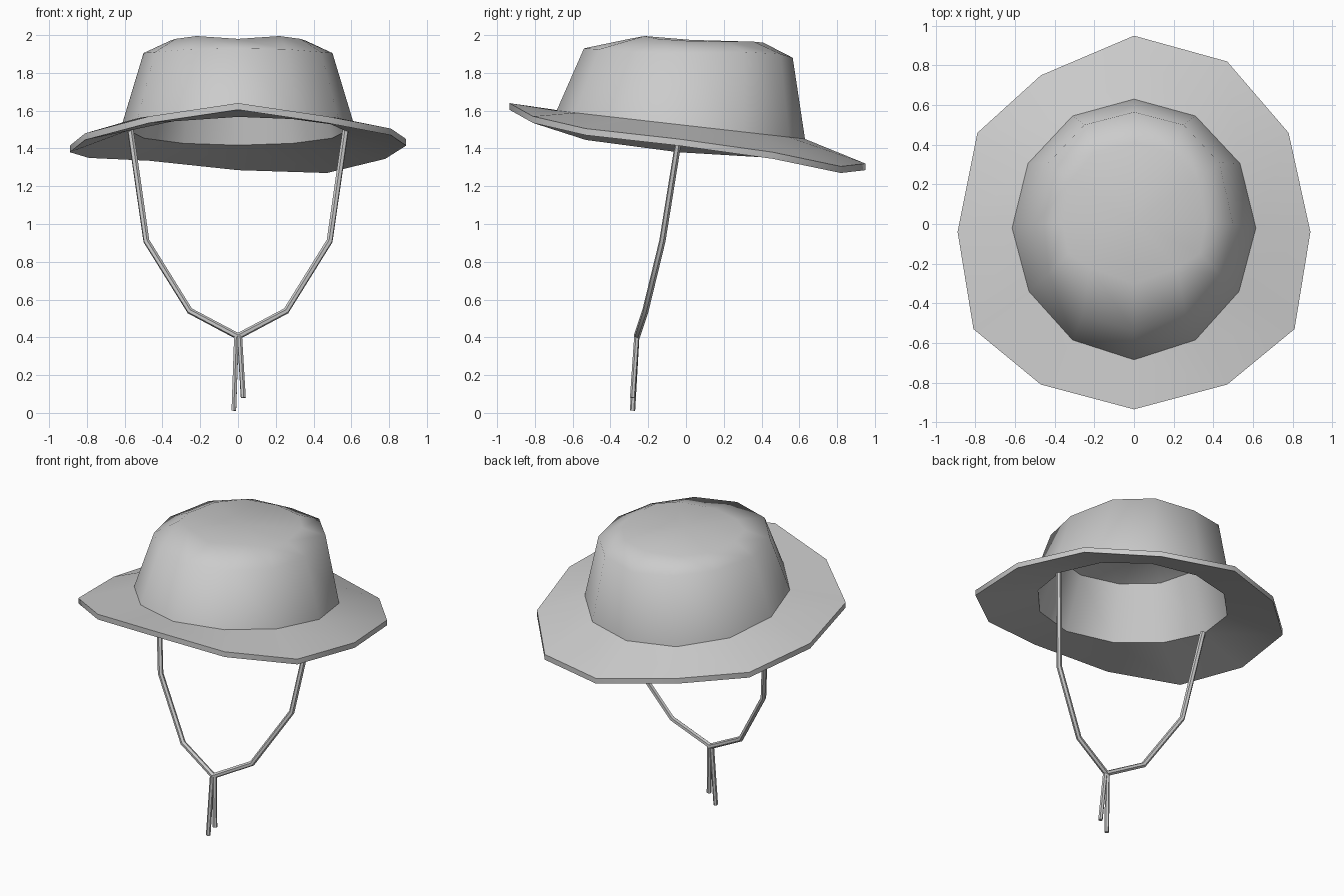
import bpy, bmesh
from mathutils import Vector

if "Cube" in bpy.data.objects:
    bpy.data.objects.remove(bpy.data.objects["Cube"])

felt = bpy.data.materials.new("light_grey")
felt.diffuse_color = (0.6, 0.6, 0.6, 1)
felt.use_nodes = True
felt.node_tree.nodes["Principled BSDF"].inputs["Base Color"].default_value = felt.diffuse_color


def mirrored(half):
    """Full ring from the right half, listed back to front."""
    return half + [(-x, y, z) for x, y, z in half[-2:0:-1]]


def shifted(ring, scale, dz):
    return [(x * scale, y * scale, z + dz) for x, y, z in ring]


# --- Hat: rings lofted from the inside lining, round the brim, to the crown ---
brim = [(0, .95, 1.32), (.47, .82, 1.305), (.78, .46, 1.38), (.89, -.04, 1.45),
        (.81, -.53, 1.505), (.47, -.81, 1.57), (0, -.935, 1.64), (-.47, -.81, 1.57),
        (-.81, -.53, 1.48), (-.89, -.04, 1.415), (-.79, .46, 1.385), (-.47, .75, 1.37)]
base = mirrored([(x, y, 1.522 - .114 * y) for x, y in
                 [(0, .63), (.31, .545), (.535, .305), (.615, -.02),
                  (.53, -.34), (.31, -.585), (0, -.685)]])
shoulder = mirrored([(0, .565, 1.88), (.25, .5, 1.9), (.43, .31, 1.91), (.5, 0, 1.905),
                     (.44, -.26, 1.91), (.26, -.46, 1.925), (0, -.54, 1.93)])
cap = mirrored([(0, .41, 1.96), (.2, .36, 1.965), (.32, .22, 1.965), (.36, 0, 1.97),
                (.33, -.15, 1.98), (.22, -.22, 1.995), (0, -.3, 1.98)])
top = (0, .02, 1.975)

rings = [shifted(cap, .93, -.04), shifted(shoulder, .93, -.03), shifted(base, .93, -.033),
         shifted(brim, 1, -.035), brim, base, shoulder, cap]
sharp_rings = {1, 2, 3, 4, 5}

bm = bmesh.new()
loops = [[bm.verts.new(p) for p in r] for r in rings]
n = len(brim)
for a, b in zip(loops, loops[1:]):
    for i in range(n):
        j = (i + 1) % n
        bm.faces.new((a[i], a[j], b[j], b[i]))
for loop, z in ((loops[0], -.04), (loops[-1], 0)):
    c = bm.verts.new((top[0], top[1], top[2] + z))
    for i in range(n):
        bm.faces.new((loop[i], loop[(i + 1) % n], c))
bmesh.ops.recalc_face_normals(bm, faces=bm.faces)
for f in bm.faces:
    f.smooth = True
for k in sharp_rings:
    for i in range(n):
        bm.edges.get((loops[k][i], loops[k][(i + 1) % n])).smooth = False
mesh = bpy.data.meshes.new("hat")
bm.to_mesh(mesh)
bm.free()
mesh.materials.append(felt)
bpy.context.collection.objects.link(bpy.data.objects.new("hat", mesh))


# --- Chin cord: two mitred tubes that meet at the knot and hang as tails ---
def tube(name, points, radius):
    curve = bpy.data.curves.new(name, 'CURVE')
    curve.dimensions = '3D'
    curve.bevel_depth = radius
    curve.bevel_resolution = 1
    curve.use_fill_caps = True
    sp = curve.splines.new('POLY')
    sp.points.add(len(points) - 1)
    for p, co in zip(sp.points, points):
        p.co = (*co, 1)
    curve.materials.append(felt)
    ob = bpy.data.objects.new(name, curve)
    bpy.context.collection.objects.link(ob)
    bpy.ops.object.select_all(action='DESELECT')
    ob.select_set(True)
    bpy.context.view_layer.objects.active = ob
    bpy.ops.object.convert(target='MESH')
    bpy.ops.object.shade_smooth_by_angle(angle=.9)


for side, name, tail_x, tail_z in ((1, "right", .028, .08), (-1, "left", -.022, .012)):
    tube(name + "_chin_cord", [(side * .57, -.03, 1.5), (side * .485, -.125, .91),
                               (side * .255, -.215, .54), (0, -.26, .405)], .017)
    tube(name + "_cord_tail", [(side * .008, -.26, .415),
                               (tail_x, -.283, tail_z)], .014)
